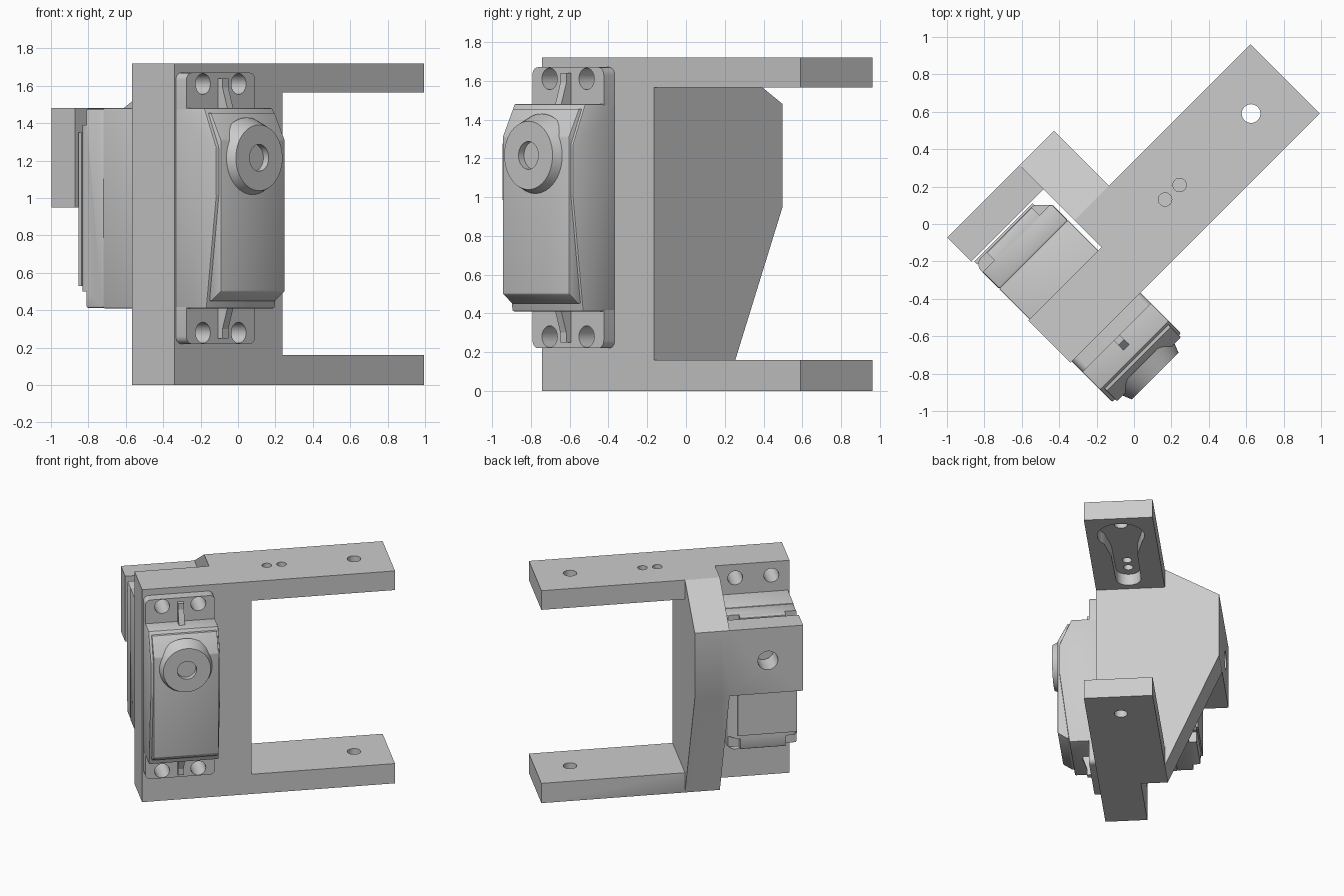
import bpy, bmesh, math
from mathutils import Matrix, Vector

cube = bpy.data.objects.get("Cube")
if cube:
    bpy.data.objects.remove(cube, do_unlink=True)

grey = bpy.data.materials.new("plain grey")
grey.use_nodes = True
COLOUR = (0.6, 0.6, 0.6, 1)
grey.diffuse_color = COLOUR
grey.node_tree.nodes["Principled BSDF"].inputs["Base Color"].default_value = COLOUR

# Parts are laid out along the arm (u) and across it (v), then turned 45 degrees
TURN = Matrix.Rotation(math.pi / 4, 4, 'Z')
PLACE = {'u': lambda p, d: (d, p[0], p[1]),
         'v': lambda p, d: (p[0], d, p[1]),
         'z': lambda p, d: (p[0], p[1], d)}


def prism(name, axis, profile, lo, hi, grow=1.0, bevel=0):
    """Extrude a profile along an axis; grow scales the far end about its centre."""
    bm = bmesh.new()
    n = len(profile)
    mid = sum((Vector(p) for p in profile), Vector((0, 0))) / n
    far = [mid + (Vector(p) - mid) * grow for p in profile]
    a = [bm.verts.new(PLACE[axis](p, lo)) for p in profile]
    b = [bm.verts.new(PLACE[axis](p, hi)) for p in far]
    bm.faces.new(a)
    bm.faces.new(b)
    for i in range(n):
        j = (i + 1) % n
        bm.faces.new((a[i], a[j], b[j], b[i]))
    bmesh.ops.recalc_face_normals(bm, faces=bm.faces)
    if bevel:
        bmesh.ops.bevel(bm, geom=bm.edges[:], offset=bevel, segments=2,
                        profile=0.5, affect='EDGES', clamp_overlap=True)
    bm.transform(TURN)
    mesh = bpy.data.meshes.new(name)
    bm.to_mesh(mesh)
    bm.free()
    mesh.materials.append(grey)
    ob = bpy.data.objects.new(name, mesh)
    bpy.context.collection.objects.link(ob)
    return ob


def rect(a0, a1, b0, b1):
    return [(a0, b0), (a1, b0), (a1, b1), (a0, b1)]


def ring(c, r, n=32, start=0.0, sweep=math.tau):
    return [(c[0] + r * math.cos(start + sweep * i / n),
             c[1] + r * math.sin(start + sweep * i / n)) for i in range(n)]


def combine(ob, others, operation):
    """Boolean the other parts into ob, then discard them."""
    for other in others:
        mod = ob.modifiers.new("combine", 'BOOLEAN')
        mod.operation, mod.object, mod.solver = operation, other, 'EXACT'
    graph = bpy.context.evaluated_depsgraph_get()
    mesh = bpy.data.meshes.new_from_object(ob.evaluated_get(graph))
    ob.modifiers.clear()
    ob.data = mesh
    for other in others:
        bpy.data.objects.remove(other, do_unlink=True)


def smooth(ob):
    bpy.ops.object.select_all(action='DESELECT')
    ob.select_set(True)
    bpy.context.view_layer.objects.active = ob
    bpy.ops.object.shade_smooth_by_angle(angle=math.radians(30))


LEFT, RIGHT, MID = -0.755, -0.235, -0.495     # servo sides and middle
FRONT, AXIS = -0.285, -0.025                  # bracket front, arm centre line
SHAFT = (MID, 1.215)
SCREWS = [(u, z) for u in (MID - 0.135, MID + 0.135) for z in (0.28, 1.61)]

# Bracket: C-shaped frame with two arms
outline = [(-0.765, 0), (1.12, 0), (1.12, 0.16), (0.05, 0.16),
           (0.05, 1.565), (1.12, 1.565), (1.12, 1.72), (-0.765, 1.72)]
bracket = prism("bracket", 'v', outline, FRONT, 0.24)
step = prism("step_cut", 'z', rect(-0.9, -0.21, 0.035, 0.4), -0.1, 1.9)
window = prism("window_cut", 'v', rect(LEFT + 0.01, RIGHT - 0.01, 0.42, 1.47), -0.5, 0.5)
combine(bracket, [step, window], 'DIFFERENCE')

# Side wall tapering towards the rear support arm
wall = prism("side_wall", 'u',
             [(0.2, 0), (0.24, 0), (0.655, 0.95), (0.655, 1.48), (0.24, 1.72), (0.2, 1.72)],
             -0.21, 0.05)
support = prism("rear_support", 'u', rect(0.474, 0.655, 0.95, 1.48), -0.757, -0.15)
combine(bracket, [wall, support], 'UNION')

# Horn pocket under the upper arm: round head, funnel, narrow slot
HEAD = (0.86, AXIS)
pocket = (ring(HEAD, 0.18, 24, -math.radians(130), math.radians(260))
          + [(0.56, AXIS + 0.1)]
          + ring((0.2, AXIS), 0.095, 16, math.pi / 2, math.pi)
          + [(0.2, AXIS - 0.095), (0.56, AXIS - 0.1)])
cuts = [prism("pocket_cut", 'z', pocket, 1.5, 1.66),
        prism("pivot_cut", 'z', ring(HEAD, 0.05), -0.1, 1.9),
        prism("rear_shaft_cut", 'v', ring(SHAFT, 0.075), 0.4, 0.8)]
cuts += [prism("pin_cut", 'z', ring((u, AXIS), 0.036, 24), 1.6, 1.8) for u in (0.21, 0.32)]
cuts += [prism("screw_cut", 'v', ring(p, 0.056, 24), -0.4, 0.1) for p in SCREWS]
combine(bracket, cuts, 'DIFFERENCE')
smooth(bracket)

# Servo body: main block and rear cover
smooth(prism("servo_body", 'v', rect(LEFT, RIGHT, 0.41, 1.48), -0.255, 0.265, bevel=0.006))
rear = prism("servo_rear_cover", 'z',
             [(LEFT, 0.262), (RIGHT, 0.262), (RIGHT, 0.38), (RIGHT - 0.07, 0.45),
              (LEFT + 0.03, 0.45), (LEFT, 0.42)], 0.412, 1.478, bevel=0.012)
notches = [prism("notch_cut", 'v', rect(u, u + 0.1, z, z + 0.1), 0.39, 0.5)
           for u in (LEFT - 0.01, RIGHT - 0.09) for z in (0.40, 1.39)]
combine(rear, notches, 'DIFFERENCE')
smooth(rear)
prism("servo_rear_plate", 'v', rect(LEFT + 0.01, RIGHT - 0.07, 0.53, 1.35), 0.44, 0.462)

# Gear housing with a leaning front seam
seam = [(-0.25, 0.41), (-0.515, 0.41), (-0.59, 1.01), (-0.59, 1.27), (-0.5, 1.48), (-0.25, 1.48)]
smooth(prism("gear_housing", 'u', seam, LEFT, RIGHT, bevel=0.008))

# Front cover, narrower than the housing, with chamfered top and bottom
lid = [(-0.4, 0.45), (-0.535, 0.45), (-0.605, 0.5), (-0.605, 1.31), (-0.53, 1.455), (-0.4, 1.455)]
smooth(prism("front_cover", 'u', lid, LEFT + 0.02, RIGHT - 0.015, bevel=0.006))

# Output boss with shaft socket
boss = prism("output_boss", 'v', ring(SHAFT, 0.215, 48), -0.56, -0.655, grow=0.82)
combine(boss, [prism("socket_cut", 'v', ring(SHAFT, 0.072), -0.8, -0.615)], 'DIFFERENCE')
smooth(boss)

# Mounting tabs with screw holes and a stiffening rib
for label, lo, hi, sign in (("lower", 0.22, 0.42, -1), ("upper", 1.47, 1.67, 1)):
    r = 0.04
    outer, inner = (hi, lo) if sign > 0 else (lo, hi)
    shape = [(LEFT, inner)]
    for cu, start in ((LEFT + r, math.pi), (RIGHT - r, math.pi / 2)):
        for i in range(6):
            a = start - i * math.pi / 10
            shape.append((cu + r * math.cos(a), outer - sign * r * (1 - math.sin(a))))
    shape.append((RIGHT, inner))
    tab = prism(label + "_mounting_tab", 'v', shape, FRONT, -0.365)
    holes = [prism("hole_cut", 'v', ring(p, 0.056, 24), -0.5, -0.2)
             for p in SCREWS if lo < p[1] < hi]
    combine(tab, holes, 'DIFFERENCE')
    smooth(tab)
    tip = outer - sign * 0.03
    prism(label + "_rib", 'u',
          [(-0.36, inner), (-0.44, inner), (-0.40, tip - sign * 0.05), (-0.40, tip), (-0.36, tip)],
          MID - 0.022, MID + 0.022)
